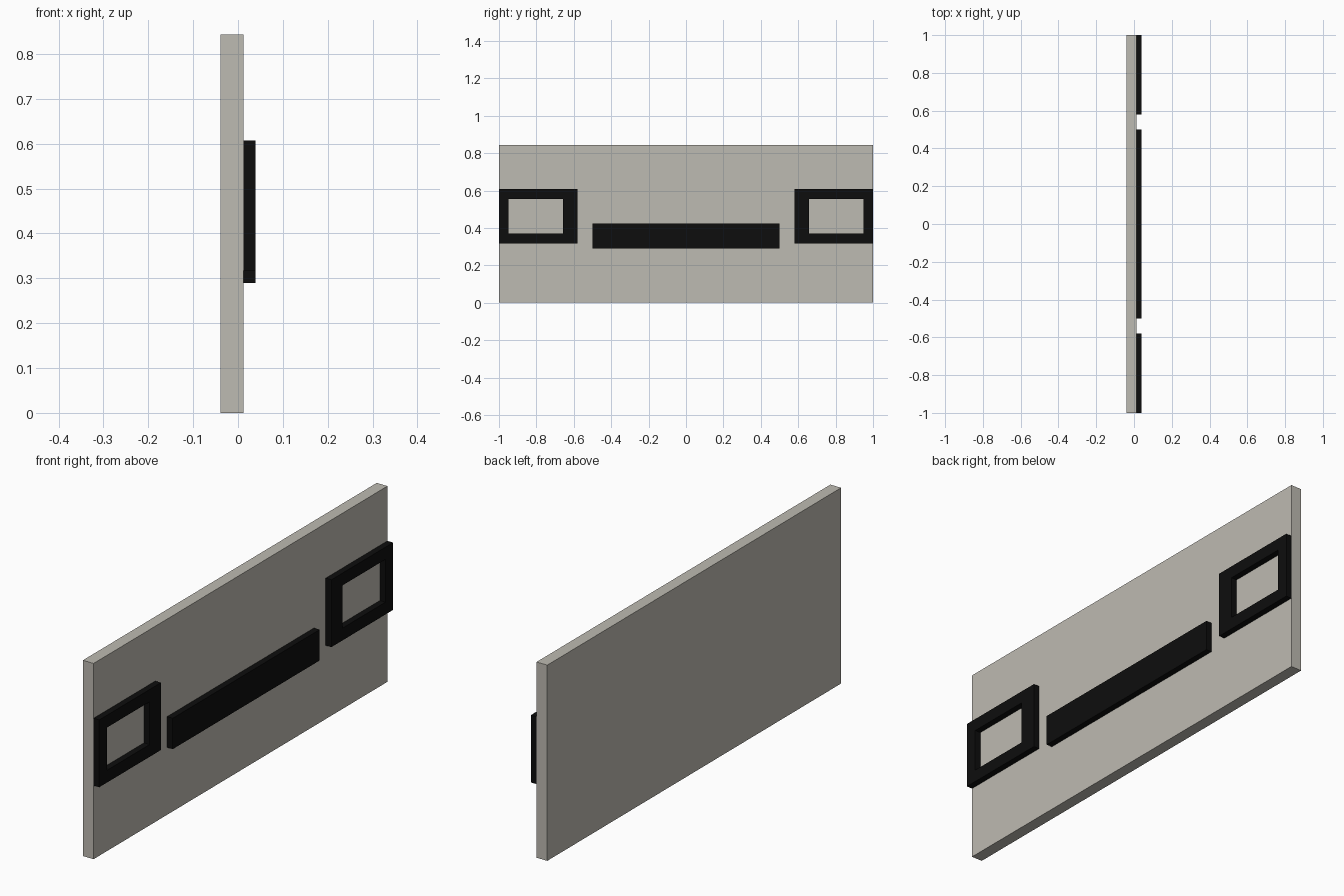
import bpy, bmesh

if "Cube" in bpy.data.objects:
    bpy.data.objects.remove(bpy.data.objects["Cube"])


def material(name, rgb):
    m = bpy.data.materials.new(name)
    m.diffuse_color = (*rgb, 1)
    m.use_nodes = True
    m.node_tree.nodes["Principled BSDF"].inputs["Base Color"].default_value = m.diffuse_color
    return m


def finish(name, bm, mat):
    bmesh.ops.recalc_face_normals(bm, faces=bm.faces)
    mesh = bpy.data.meshes.new(name)
    bm.to_mesh(mesh)
    bm.free()
    mesh.materials.append(mat)
    bpy.context.collection.objects.link(bpy.data.objects.new(name, mesh))


def box(name, x, y, z, mat):
    bm = bmesh.new()
    bmesh.ops.create_cube(bm, size=1)
    for v in bm.verts:
        v.co = [r[0] if c < 0 else r[1] for c, r in zip(v.co, (x, y, z))]
    finish(name, bm, mat)


def rect_frame(name, x, outer, inner, mat):
    """Rectangular ring in the yz plane; outer and inner are (y0, y1, z0, z1)."""
    bm = bmesh.new()
    rings = []
    for y0, y1, z0, z1 in (outer, inner):
        for px in x:
            rings.append([bm.verts.new((px, y, z)) for y, z in
                          ((y0, z0), (y1, z0), (y1, z1), (y0, z1))])
    ob, of, ib, inf = rings
    for a, b in ((ob, of), (of, inf), (inf, ib), (ib, ob)):
        for i in range(4):
            j = (i + 1) % 4
            bm.faces.new((a[i], a[j], b[j], b[i]))
    finish(name, bm, mat)


stone = material("warm_grey", (0.515, 0.495, 0.445))
black = material("black", (0.004, 0.004, 0.004))

PANEL_X = (-0.039, 0.012)
TRIM_X = (0.012, 0.039)

# Backing panel
box("panel", PANEL_X, (-1, 1), (0, 0.843), stone)

# Central bar
box("center_bar", TRIM_X, (-0.5, 0.5), (0.29, 0.423), black)

# Mirrored window-like frames at both ends
for side, s in (("left", -1), ("right", 1)):
    rect_frame(side + "_frame", TRIM_X,
               (s * 0.58, s * 1.0, 0.317, 0.607),
               (s * 0.657, s * 0.948, 0.37, 0.554), black)
